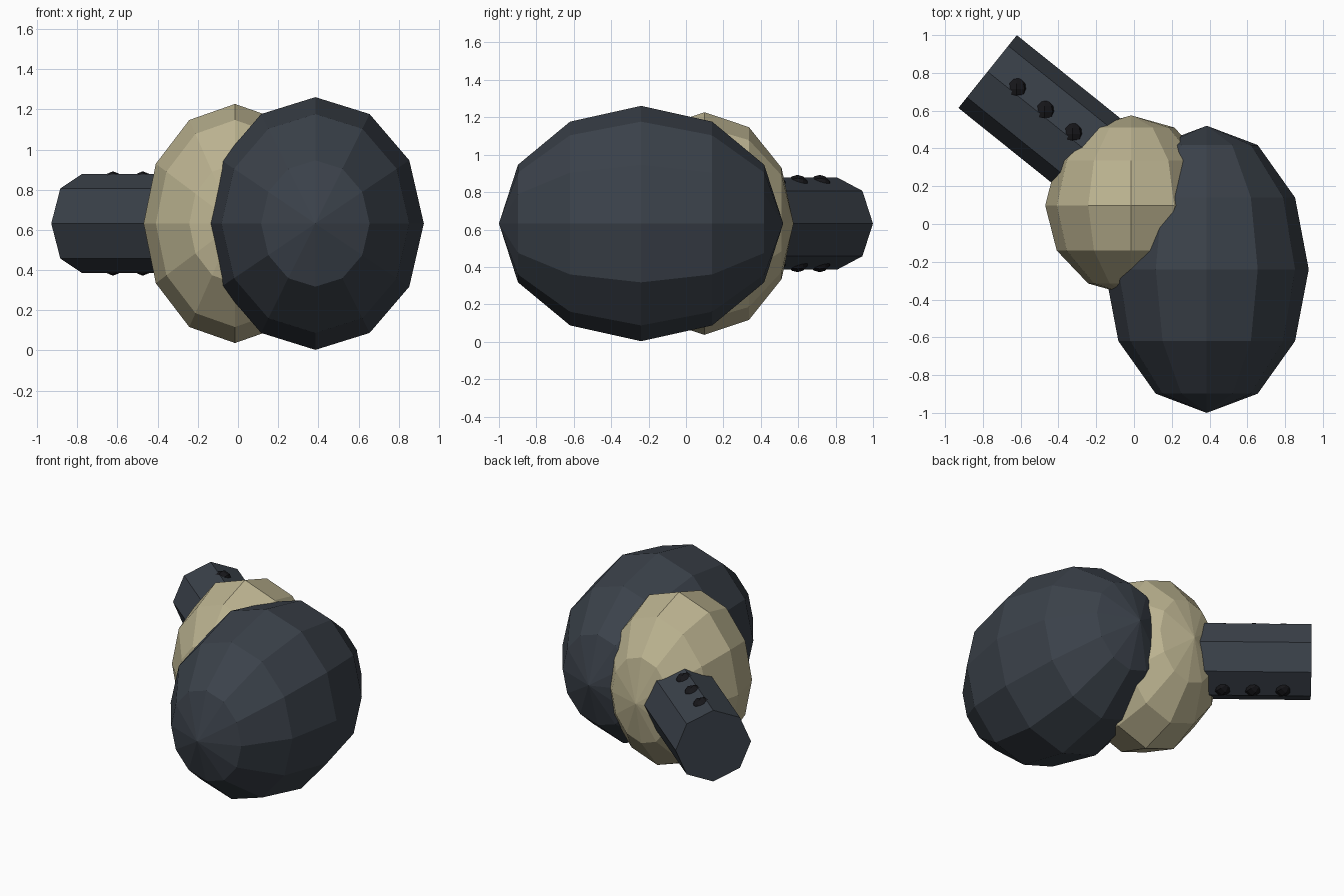
import bpy
from mathutils import Matrix, Vector
from math import pi

if "Cube" in bpy.data.objects:
    bpy.data.objects.remove(bpy.data.objects["Cube"])

MID_Z = 0.632


def material(name, rgb):
    mat = bpy.data.materials.new(name)
    mat.diffuse_color = (*rgb, 1)
    mat.use_nodes = True
    mat.node_tree.nodes["Principled BSDF"].inputs["Base Color"].default_value = mat.diffuse_color
    return mat


dark = material("dark_slate", (0.043, 0.053, 0.068))
tan = material("tan", (0.50, 0.45, 0.28))
black = material("black", (0.008, 0.008, 0.01))


def finish(name, matrix, mat):
    obj = bpy.context.object
    obj.name = name
    obj.data.transform(matrix)
    obj.data.materials.append(mat)
    return obj


def ellipsoid(name, centre, radii, mat, segments=12, rings=6):
    """Faceted ellipsoid with its poles along y."""
    bpy.ops.mesh.primitive_uv_sphere_add(segments=segments, ring_count=rings, radius=1)
    m = Matrix.Translation(centre) @ Matrix.Diagonal((*radii, 1)) @ Matrix.Rotation(pi / 2, 4, 'X')
    return finish(name, m, mat)


# Large dark body and the tan collar behind it
ellipsoid("main_body", (0.385, -0.24, MID_Z), (0.54, 0.76, 0.629), dark)
ellipsoid("collar", (-0.015, 0.098, MID_Z), (0.455, 0.477, 0.595), tan)

# Octagonal stem, angled back and to the left
end = Vector((-0.775, 0.807, MID_Z))
axis = Vector((0.78, -0.626, 0)).normalized()
side = Vector((-axis.y, axis.x, 0))
up = Vector((0, 0, 1))
length = 0.9
bpy.ops.mesh.primitive_cylinder_add(vertices=8, radius=0.247, depth=length)
frame = Matrix((side, up, axis)).transposed().to_4x4()
finish("stem", Matrix.Translation(end + axis * length / 2) @ frame, dark)

# Three small studs along the top ridge and three along the bottom
for i in range(3):
    for label, sign in (("top", 1), ("bottom", -1)):
        pos = end + axis * (0.177 + 0.19 * i) + side * 0.024 + up * sign * 0.2
        ellipsoid(f"{label}_stud_{i + 1}", pos, (0.06, 0.06, 0.06), black, 8, 6)
